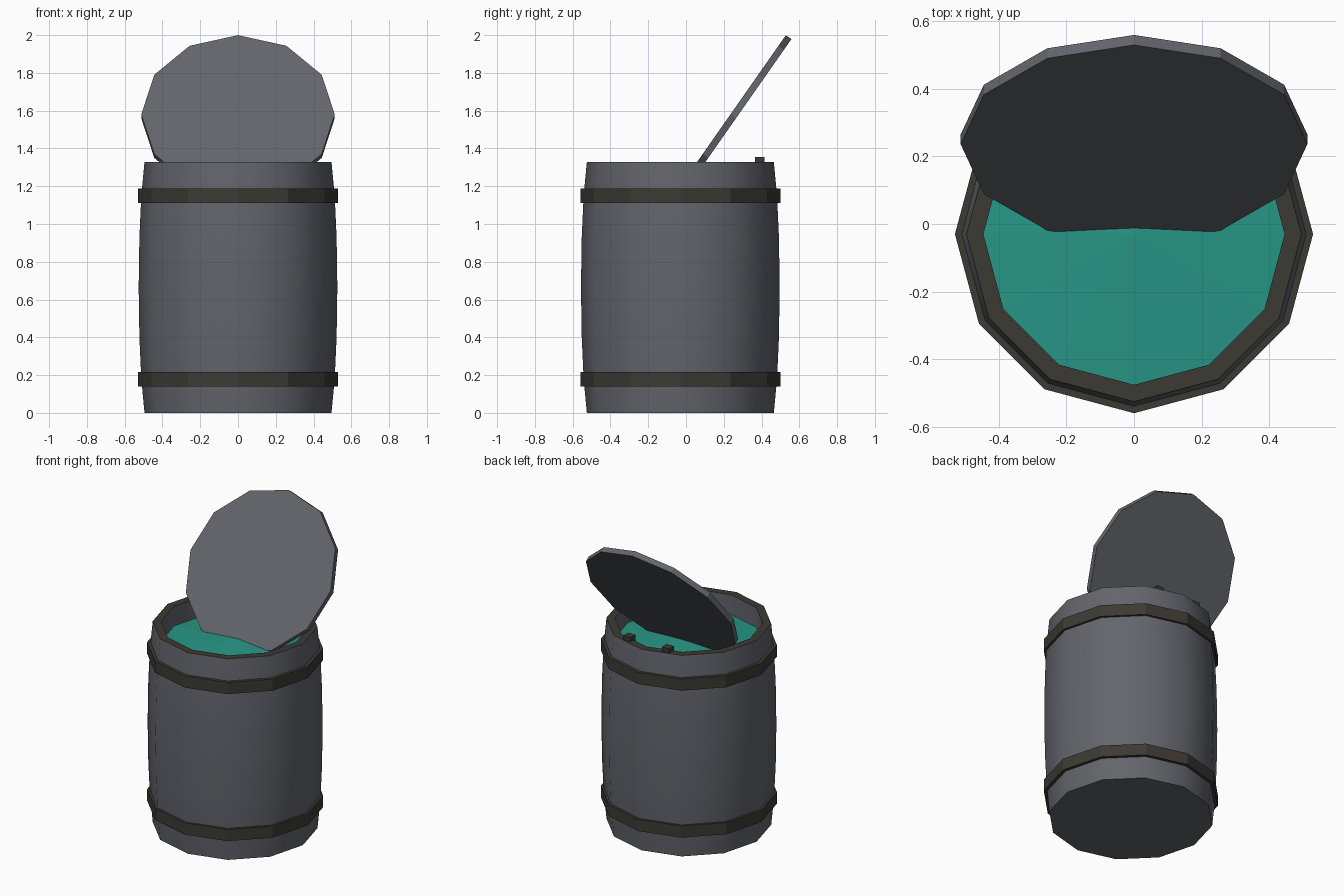
import bpy, bmesh, math

if "Cube" in bpy.data.objects:
    bpy.data.objects.remove(bpy.data.objects["Cube"])

CY = -0.03   # barrel axis in y
N = 12       # sides


def material(name, col):
    m = bpy.data.materials.new(name)
    m.diffuse_color = (*col, 1)
    m.use_nodes = True
    m.node_tree.nodes["Principled BSDF"].inputs["Base Color"].default_value = m.diffuse_color
    return m


grey = material("grey_wood", (0.125, 0.13, 0.15))
brown = material("dark_band", (0.046, 0.042, 0.033))
teal = material("teal_liquid", (0.02, 0.31, 0.24))


def lathe(name, profile, mats, closed=False, brown_faces=(), smooth=False):
    """Revolve (r, z) points into a 12-sided part; r = 0 makes a tip."""
    bm = bmesh.new()
    rings = []
    for r, z in profile:
        if r == 0:
            rings.append([bm.verts.new((0, 0, z))] * N)
        else:
            rings.append([bm.verts.new((r * math.cos(math.tau * i / N),
                                        r * math.sin(math.tau * i / N), z)) for i in range(N)])
    count = len(rings) if closed else len(rings) - 1
    for k in range(count):
        a, b = rings[k], rings[(k + 1) % len(rings)]
        for i in range(N):
            j = (i + 1) % N
            f = bm.faces.new(list(dict.fromkeys((a[i], a[j], b[j], b[i]))))
            f.material_index = 1 if k in brown_faces else 0
    me = bpy.data.meshes.new(name)
    bm.to_mesh(me)
    bm.free()
    ob = bpy.data.objects.new(name, me)
    bpy.context.collection.objects.link(ob)
    for m in mats:
        me.materials.append(m)
    ob.location.y = CY
    if smooth:
        bpy.ops.object.select_all(action='DESELECT')
        bpy.context.view_layer.objects.active = ob
        ob.select_set(True)
        bpy.ops.object.shade_smooth_by_angle(angle=math.radians(40))
    return ob


# Barrel body: bulging wall, flat rim, inner wall down to the liquid
lathe("barrel_body",
      [(0, 0), (0.495, 0), (0.512, 0.18), (0.522, 0.40), (0.526, 0.665),
       (0.522, 0.93), (0.512, 1.15), (0.495, 1.328), (0.445, 1.328), (0.445, 1.197)],
      [grey, brown], brown_faces=(7,), smooth=True)

# Liquid: shallow faceted dome
lathe("liquid", [(0.445, 1.197), (0, 1.228)], [teal])

# Hoops
for label, z0, z1 in (("lower", 0.14, 0.217), ("upper", 1.111, 1.188)):
    lathe(label + "_hoop", [(0.50, z0), (0.529, z0), (0.529, z1), (0.50, z1)],
          [brown], closed=True)

# Lid: thin disc leaning back, dipping into the liquid
lid = lathe("lid", [(0, -0.018), (0.512, -0.018), (0.512, 0.018), (0, 0.018)], [grey])
lid.location = (0, 0.25, 1.57)
lid.rotation_euler.x = math.radians(55)

# Hinge blocks on the back rim
for side, x in (("left", -0.14), ("right", 0.14)):
    bpy.ops.mesh.primitive_cube_add(size=1, location=(x, 0.39, 1.33))
    ob = bpy.context.object
    ob.name = side + "_hinge_block"
    ob.scale = (0.053, 0.05, 0.05)
    ob.data.materials.append(brown)
